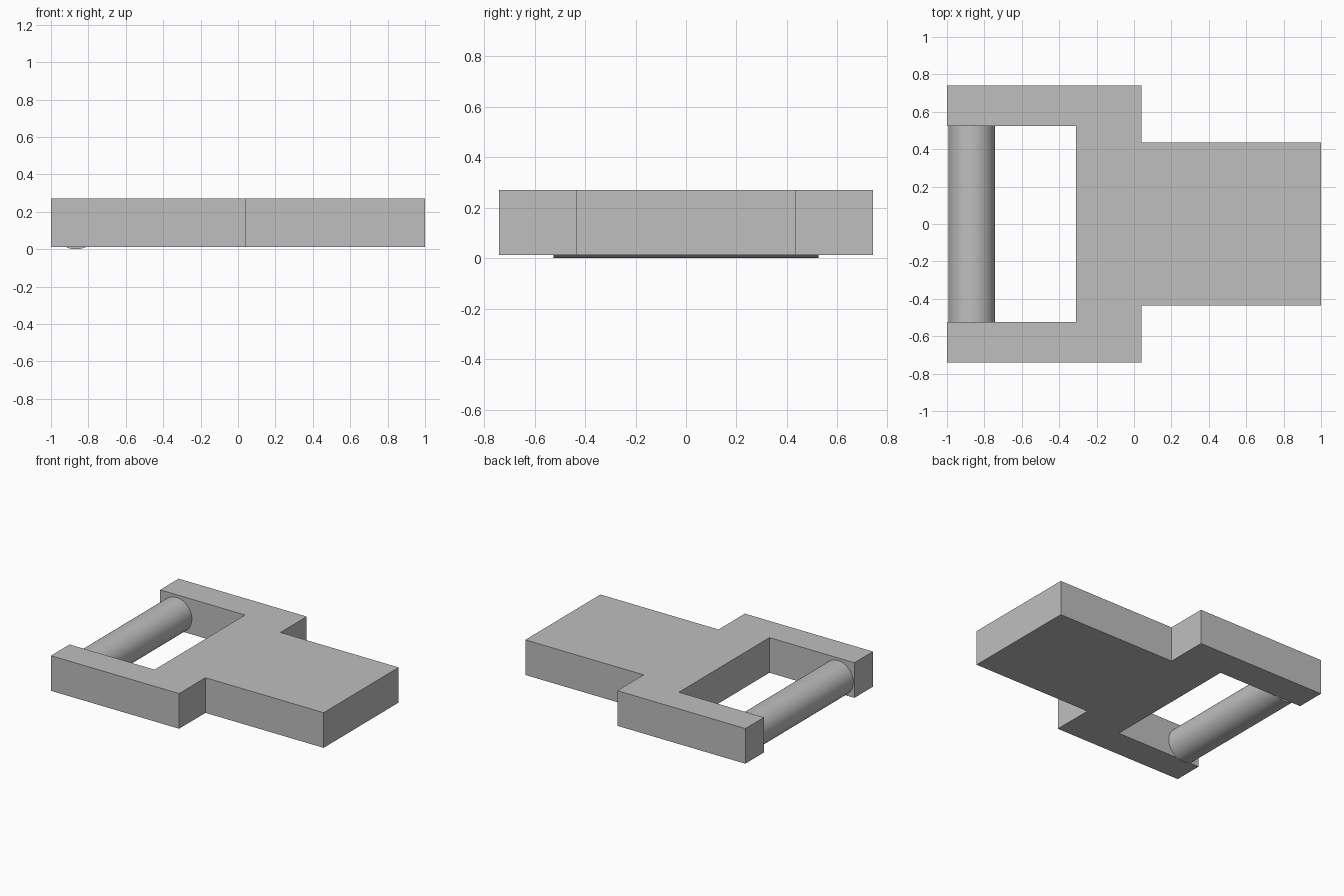
import bpy
import bmesh
from math import radians

cube = bpy.data.objects.get("Cube")
if cube:
    bpy.data.objects.remove(cube, do_unlink=True)

# Single plain grey
grey = bpy.data.materials.new("plain_grey")
grey.use_nodes = True
colour = (0.52, 0.52, 0.52, 1)
grey.diffuse_color = colour
grey.node_tree.nodes["Principled BSDF"].inputs["Base Color"].default_value = colour

BOTTOM, TOP = 0.012, 0.27
INNER_Y, OUTER_Y, TAB_Y = 0.525, 0.74, 0.435

# Flat frame: one outline with two arms and a tab, mirrored across y and extruded
half = [(1, TAB_Y), (0.04, TAB_Y), (0.04, OUTER_Y), (-1, OUTER_Y),
        (-1, INNER_Y), (-0.31, INNER_Y)]
outline = half + [(x, -y) for x, y in reversed(half)]
bm = bmesh.new()
base = bm.faces.new([bm.verts.new((x, y, BOTTOM)) for x, y in outline])
result = bmesh.ops.extrude_face_region(bm, geom=[base])
raised = [v for v in result["geom"] if isinstance(v, bmesh.types.BMVert)]
bmesh.ops.translate(bm, verts=raised, vec=(0, 0, TOP - BOTTOM))
bmesh.ops.recalc_face_normals(bm, faces=bm.faces)
mesh = bpy.data.meshes.new("frame")
bm.to_mesh(mesh)
bm.free()
frame = bpy.data.objects.new("frame", mesh)
bpy.context.collection.objects.link(frame)
mesh.materials.append(grey)

# Round crossbar between the arms
RADIUS = 0.125
bpy.ops.mesh.primitive_cylinder_add(vertices=64, radius=RADIUS, depth=2 * INNER_Y,
                                    location=(-0.867, 0, RADIUS),
                                    rotation=(radians(90), 0, 0))
bar = bpy.context.object
bar.name = "crossbar"
bar.data.materials.append(grey)
bpy.ops.object.shade_smooth_by_angle(angle=radians(30))
